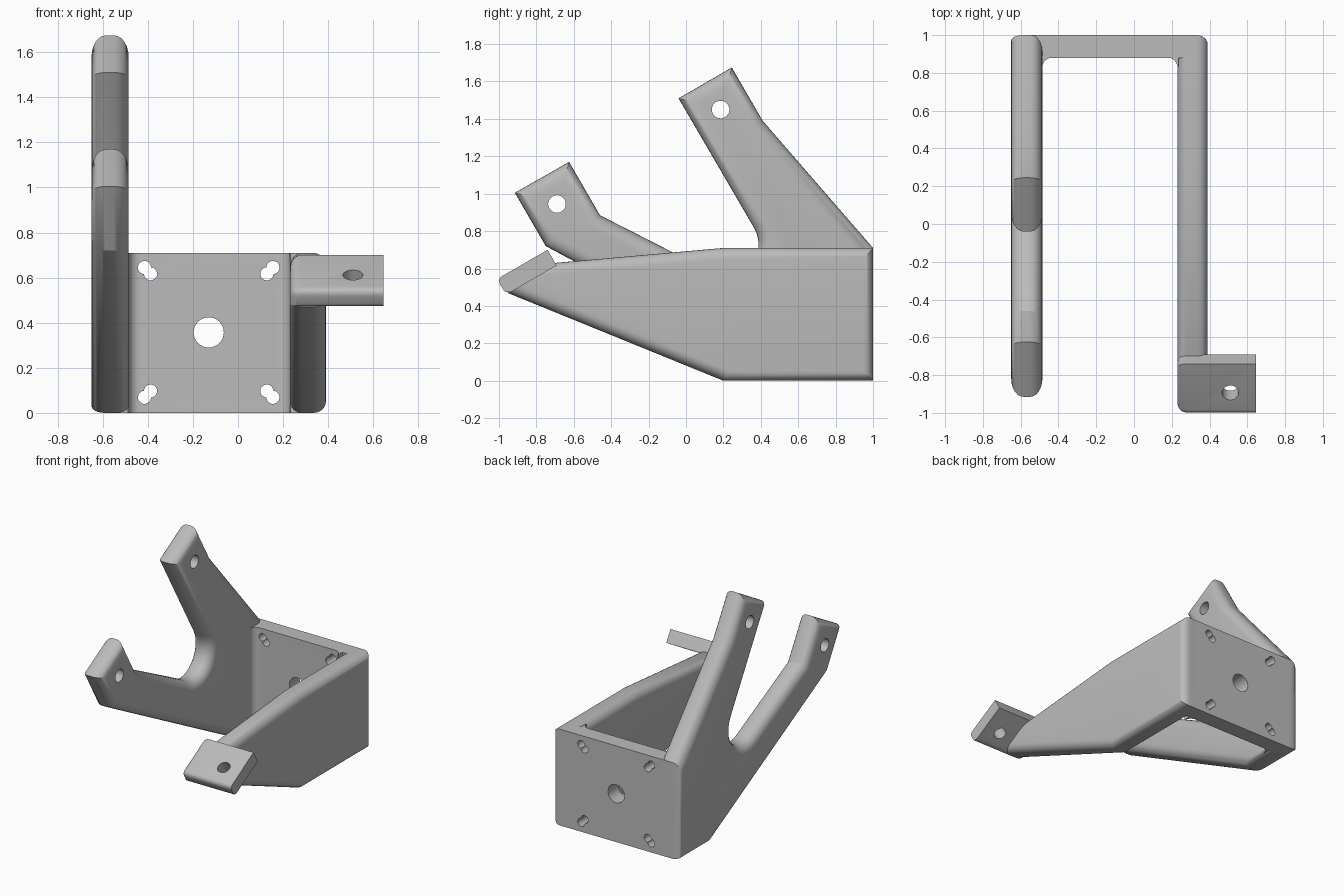
import bpy, bmesh, math
from mathutils import Vector, Matrix

if "Cube" in bpy.data.objects:
    bpy.data.objects.remove(bpy.data.objects["Cube"], do_unlink=True)

GREY = (0.5, 0.5, 0.5, 1)
grey = bpy.data.materials.new("plain_grey")
grey.use_nodes = True
grey.diffuse_color = GREY
grey.node_tree.nodes["Principled BSDF"].inputs["Base Color"].default_value = GREY

MAX_ROUND = 0.1


def arc(cx, cy, r, start, end, steps=12):
    """Points along a circular arc, angles in degrees."""
    angles = [math.radians(start + (end - start) * i / steps) for i in range(steps + 1)]
    return [(cx + r * math.cos(a), cy + r * math.sin(a)) for a in angles]


def activate(obj):
    bpy.ops.object.select_all(action='DESELECT')
    obj.select_set(True)
    bpy.context.view_layer.objects.active = obj


def prism(name, outline, place, low, high, rounding=None):
    """Extrude an outline; rounding(edge midpoint, edge direction) gives each edge radius."""
    bm = bmesh.new()
    rings = [[bm.verts.new(place(p, h)) for p in outline] for h in (low, high)]
    n = len(outline)
    for ring in rings:
        bm.faces.new(ring)
    for i in range(n):
        j = (i + 1) % n
        bm.faces.new((rings[0][i], rings[0][j], rings[1][j], rings[1][i]))
    bmesh.ops.recalc_face_normals(bm, faces=bm.faces[:])
    if rounding:
        layer = bm.edges.layers.float.new("bevel_weight_edge")
        for e in bm.edges:
            a, b = e.verts[0].co, e.verts[1].co
            e[layer] = rounding((a + b) / 2, (b - a).normalized()) / MAX_ROUND
    mesh = bpy.data.meshes.new(name)
    bm.to_mesh(mesh)
    bm.free()
    obj = bpy.data.objects.new(name, mesh)
    bpy.context.collection.objects.link(obj)
    mesh.materials.append(grey)
    if rounding:
        bev = obj.modifiers.new("round_edges", 'BEVEL')
        bev.limit_method = 'WEIGHT'
        bev.offset_type = 'OFFSET'
        bev.width = MAX_ROUND
        bev.segments = 6
        bev.use_clamp_overlap = False
        activate(obj)
        bpy.ops.object.modifier_apply(modifier=bev.name)
    return obj


def drill(obj, centre, axis, radius):
    """Cut a round through-hole."""
    bm = bmesh.new()
    turn = Vector(axis).to_track_quat('Z', 'Y').to_matrix().to_4x4()
    bmesh.ops.create_cone(bm, cap_ends=True, segments=32, radius1=radius, radius2=radius,
                          depth=0.4, matrix=Matrix.Translation(centre) @ turn)
    mesh = bpy.data.meshes.new("hole_cutter")
    bm.to_mesh(mesh)
    bm.free()
    mesh.materials.append(grey)
    cutter = bpy.data.objects.new("hole_cutter", mesh)
    cutter.hide_render = True
    bpy.context.collection.objects.link(cutter)
    cut = obj.modifiers.new("hole", 'BOOLEAN')
    cut.operation = 'DIFFERENCE'
    cut.solver = 'EXACT'
    cut.object = cutter
    activate(obj)
    bpy.ops.object.modifier_apply(modifier=cut.name)
    bpy.data.objects.remove(cutter, do_unlink=True)


def side_profile(p, h):
    return (h, p[0], p[1])


def plan_profile(p, h):
    return (p[0], p[1], h)


# Back plate, with filleted inner corners
plan = [(-0.57, 1), (0.31, 1), (0.31, 0.88), (0.235, 0.88), (0.235, 0.83)]
plan += arc(0.18, 0.83, 0.05, 0, 90, 6) + arc(-0.435, 0.83, 0.05, 90, 180, 6)
plan += [(-0.49, 0.83), (-0.49, 0.88), (-0.57, 0.88)]
plate = prism("back_plate", plan, plan_profile, 0, 0.71)
drill(plate, (-0.13, 0.95, 0.357), (0, 1, 0), 0.067)
for sx in (-1, 1):
    for sz in (-1, 1):
        for dx, dz in ((0.285, 0.288), (0.258, 0.26)):
            drill(plate, (-0.13 + sx * dx, 0.95, 0.357 + sz * dz), (0, 1, 0), 0.029)


# Forked arm: two prongs joined by a round crotch
def forked_rounding(mid, direction):
    if abs(direction.x) > 0.5:
        return 0
    return 0.03 if mid.y > 0.999 or mid.z < 0.001 else 0.07


fork = [(1, 0), (1, 0.71), (0.41, 1.39), (0.245, 1.675), (-0.04, 1.51)]
fork += arc(0.218, 0.73, 0.17, 30, -116.6)
fork += [(-0.46, 0.885), (-0.625, 1.17), (-0.915, 1.005), (-0.75, 0.72), (0.6, 0)]
forked_arm = prism("forked_arm", fork, side_profile, -0.65, -0.485, forked_rounding)
for y, z in ((0.185, 1.45), (-0.69, 0.945)):
    drill(forked_arm, (-0.57, y, z), (1, 0, 0), 0.047)


# Straight arm tapering toward the front
def straight_rounding(mid, direction):
    under_tab = mid.y < -0.75
    if abs(direction.x) > 0.5 or under_tab:
        return 0
    return 0.05 if mid.y > 0.999 or mid.z < 0.001 else 0.06


taper = [(1, 0), (1, 0.71), (0.2, 0.71), (-0.7, 0.63), (-0.955, 0.47), (0.2, 0)]
straight_arm = prism("straight_arm", taper, side_profile, 0.23, 0.39, straight_rounding)

# Tilted mounting tab on the end of the straight arm
along = Vector((-0.866, -0.5))
down = Vector((0.5, -0.866))
top_back = Vector((-0.74, 0.70))
top_front = top_back + along * 0.312
corners = [top_back, top_front, top_front + down * 0.097, top_back + down * 0.097]
middle = (corners[0] + corners[2]) / 2


def tab_rounding(mid, direction):
    offset = Vector((mid.y, mid.z)) - middle
    at_front = offset.dot(along) > 0.1
    if abs(direction.x) > 0.5:
        return 0.03 if at_front else 0
    if mid.x > 0.5 or offset.dot(down) > 0.04:
        return 0
    return 0.05


tab = prism("mounting_tab", corners, side_profile, 0.23, 0.645, tab_rounding)
drill(tab, (0.51, -0.875, 0.58), (0, -0.5, 0.866), 0.044)

# Smooth the rounded edges, keep the corners sharp
for obj in (plate, forked_arm, straight_arm, tab):
    activate(obj)
    bpy.ops.object.shade_smooth_by_angle(angle=math.radians(30))
